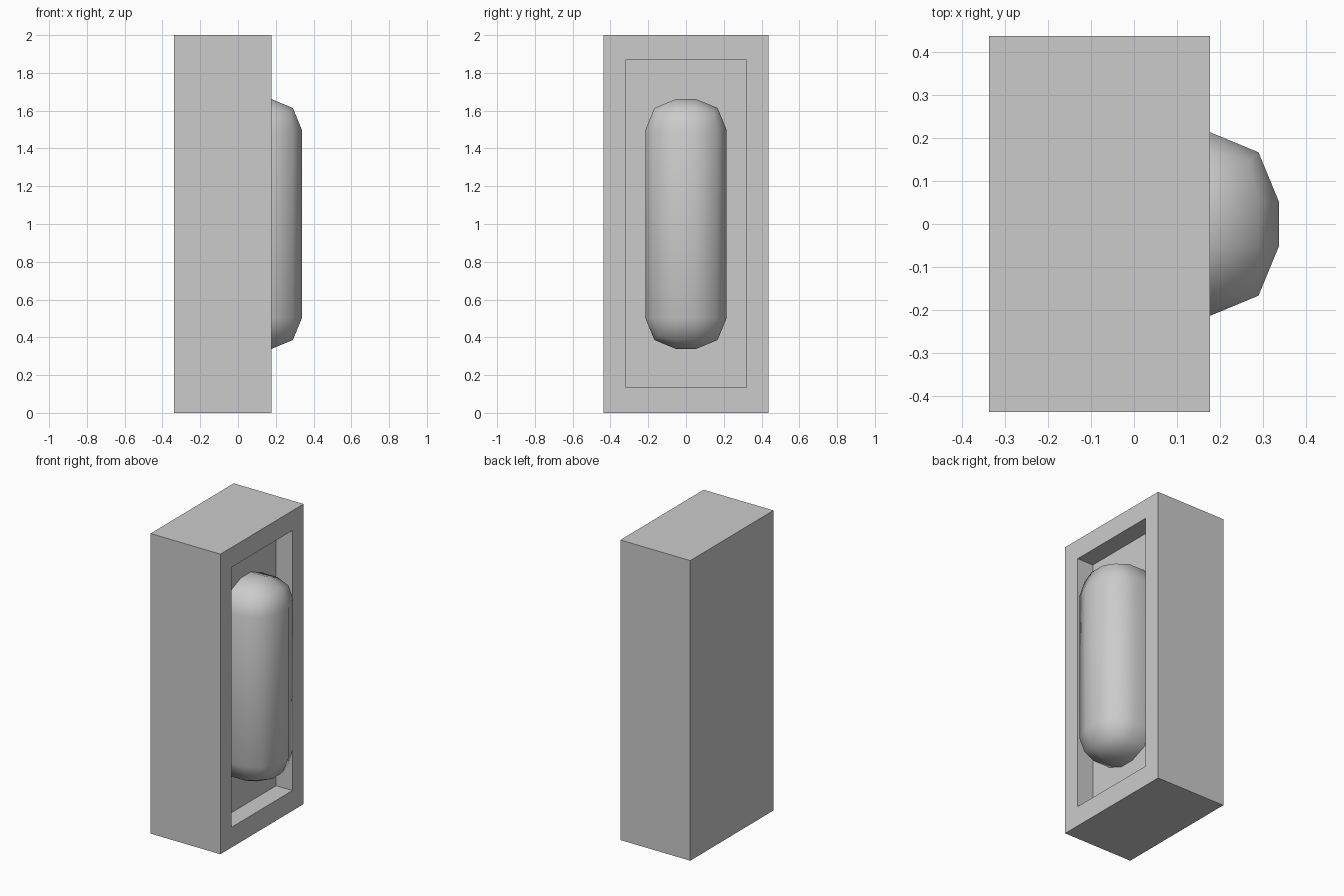
import bpy, bmesh
from mathutils import Vector

if "Cube" in bpy.data.objects:
    bpy.data.objects.remove(bpy.data.objects["Cube"])


def box(lo, hi):
    """bmesh box between two corners"""
    bm = bmesh.new()
    bmesh.ops.create_cube(bm, size=1)
    lo, hi = Vector(lo), Vector(hi)
    for v in bm.verts:
        v.co = (lo + hi) / 2 + v.co * (hi - lo)
    bm.normal_update()
    return bm


def finish(bm, name, smooth=False):
    bmesh.ops.recalc_face_normals(bm, faces=bm.faces[:])
    for f in bm.faces:
        f.smooth = smooth
    me = bpy.data.meshes.new(name)
    bm.to_mesh(me)
    bm.free()
    ob = bpy.data.objects.new(name, me)
    bpy.context.collection.objects.link(ob)
    return ob


# housing: block with a rectangular recess in its +x face
bm = box((-0.338, -0.438, 0), (0.177, 0.438, 2))
face = max(bm.faces, key=lambda f: f.calc_center_median().x)
bmesh.ops.inset_region(bm, faces=[face], thickness=0.118, use_even_offset=True)
for v in face.verts:
    v.co.z = 1.868 if v.co.z > 1 else 0.135
floor = bmesh.ops.extrude_discrete_faces(bm, faces=[face])["faces"][0]
bmesh.ops.translate(bm, verts=floor.verts[:], vec=(-0.12, 0, 0))
finish(bm, "housing")

# lamp: rounded box sitting in the recess, two-segment round edges
bm = box((-0.15, -0.215, 0.338), (0.338, 0.215, 1.662))
bmesh.ops.bevel(bm, geom=bm.edges[:], offset=0.163, offset_type='OFFSET',
                segments=2, profile=0.5, affect='EDGES')
finish(bm, "lamp", smooth=True)
